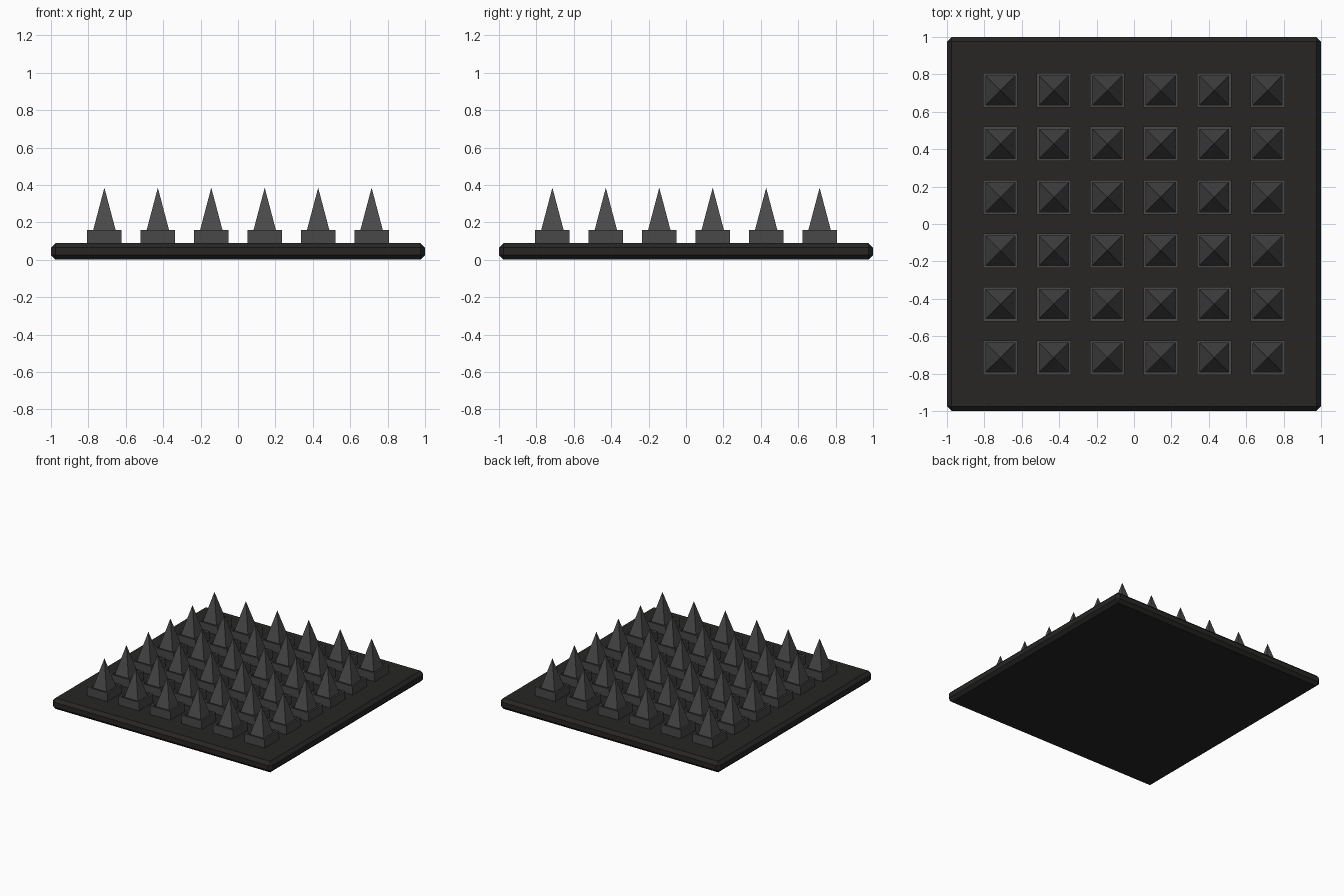
import bpy, bmesh

if "Cube" in bpy.data.objects:
    bpy.data.objects.remove(bpy.data.objects["Cube"])

PLATE_TOP = 0.09
RIM_TOP = 0.16
TIP = 0.385
STEP = 2 / 7


def material(name, rgb):
    m = bpy.data.materials.new(name)
    m.diffuse_color = (*rgb, 1)
    m.use_nodes = True
    m.node_tree.nodes["Principled BSDF"].inputs["Base Color"].default_value = m.diffuse_color
    return m


def finish(bm, name, mat):
    me = bpy.data.meshes.new(name)
    bm.normal_update()
    bm.to_mesh(me)
    bm.free()
    me.materials.append(mat)
    ob = bpy.data.objects.new(name, me)
    bpy.context.collection.objects.link(ob)
    return ob


def ring(bm, cx, cy, half, z):
    return [bm.verts.new((cx + sx * half, cy + sy * half, z))
            for sx, sy in ((-1, -1), (1, -1), (1, 1), (-1, 1))]


def bridge(bm, a, b):
    for i in range(4):
        j = (i + 1) % 4
        bm.faces.new((a[i], a[j], b[j], b[i]))


dark = material("dark_base", (0.02, 0.019, 0.018))
metal = material("dark_metal", (0.065, 0.065, 0.065))
spike_metal = material("spike_metal", (0.07, 0.07, 0.07))

# Chamfered base plate
bm = bmesh.new()
bmesh.ops.create_cube(bm, size=1)
for v in bm.verts:
    v.co = (v.co.x * 2, v.co.y * 2, (v.co.z + 0.5) * PLATE_TOP)
bmesh.ops.bevel(bm, geom=bm.edges[:], offset=0.025, segments=1,
                profile=0.5, affect='EDGES')
finish(bm, "base_plate", dark)

# Grid of square collars, each with a pyramid rising from inside
collars, spikes = bmesh.new(), bmesh.new()
for i in range(6):
    for j in range(6):
        cx, cy = (i - 2.5) * STEP, (j - 2.5) * STEP
        # Open square collar
        loops = [ring(collars, cx, cy, h, z) for h, z in (
            (0.0925, PLATE_TOP - 0.01), (0.0925, RIM_TOP),
            (0.078, RIM_TOP), (0.078, PLATE_TOP - 0.01))]
        for k in range(4):
            bridge(collars, loops[k], loops[(k + 1) % 4])
        # Four-sided spike
        base = ring(spikes, cx, cy, 0.078, PLATE_TOP)
        tip = spikes.verts.new((cx, cy, TIP))
        for k in range(4):
            spikes.faces.new((base[k], base[(k + 1) % 4], tip))
        spikes.faces.new(base[::-1])
finish(collars, "spike_collars", metal)
finish(spikes, "spikes", spike_metal)
